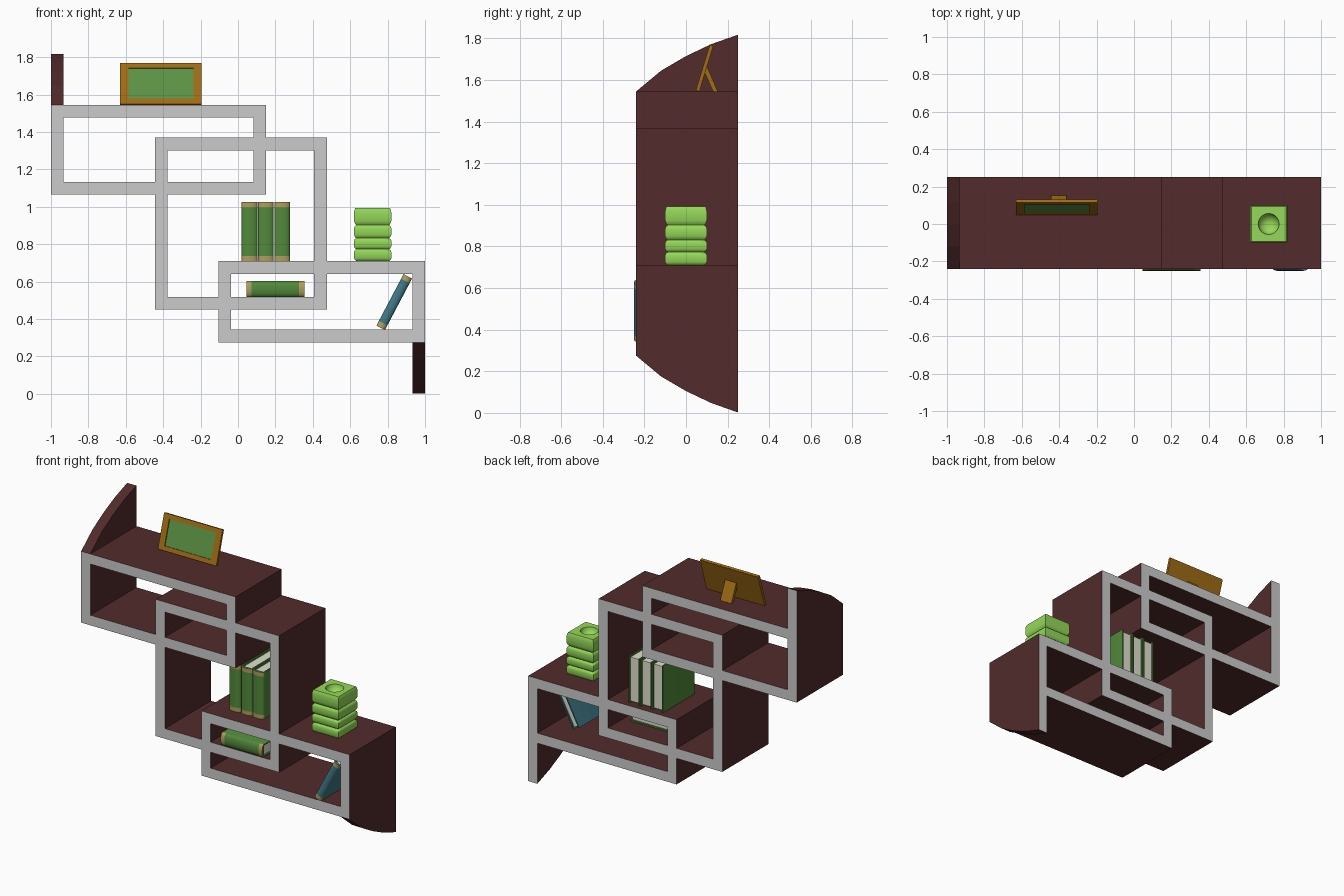
import bpy, bmesh, math

if "Cube" in bpy.data.objects:
    bpy.data.objects.remove(bpy.data.objects["Cube"])

def material(name, rgb):
    m = bpy.data.materials.new(name)
    m.diffuse_color = (*rgb, 1)
    m.use_nodes = True
    m.node_tree.nodes["Principled BSDF"].inputs["Base Color"].default_value = m.diffuse_color
    return m

WOOD = material("dark_wood", (0.085, 0.024, 0.024))
EDGE = material("grey_edge", (0.8, 0.8, 0.8))
GREEN = material("green_cloth", (0.085, 0.25, 0.045))
TEAL = material("teal_cloth", (0.05, 0.19, 0.24))
TAN = material("tan_band", (0.42, 0.34, 0.11))
PAPER = material("paper", (0.75, 0.74, 0.62))
OCHRE = material("ochre_wood", (0.36, 0.15, 0.007))
PICTURE = material("picture_green", (0.11, 0.29, 0.06))
LIME = material("lime_glaze", (0.3, 0.69, 0.1))

def finish(name, bm, mats, edge_slot=False, smooth=None):
    bmesh.ops.recalc_face_normals(bm, faces=bm.faces)
    bm.normal_update()
    if edge_slot:  # front and back edges use the second material
        for f in bm.faces:
            f.material_index = int(abs(f.normal.y) > 0.99)
    me = bpy.data.meshes.new(name)
    bm.to_mesh(me)
    bm.free()
    for m in mats:
        me.materials.append(m)
    ob = bpy.data.objects.new(name, me)
    bpy.context.collection.objects.link(ob)
    if smooth:
        bpy.context.view_layer.objects.active = ob
        ob.select_set(True)
        bpy.ops.object.shade_smooth_by_angle(angle=math.radians(smooth))
        ob.select_set(False)
    return ob

def lattice(name, rects, tx, tz, y0, y1, mats, edge_slot=False):
    """Union of rectangular frames (x0, x1, z0, z1), extruded from y0 to y1."""
    xs = sorted({v for a, b, _, _ in rects for v in (a, a + tx, b - tx, b)})
    zs = sorted({v for _, _, a, b in rects for v in (a, a + tz, b - tz, b)})
    def solid(x, z):
        return any(a < x < b and c < z < d and not
                   (a + tx < x < b - tx and c + tz < z < d - tz) for a, b, c, d in rects)
    bm = bmesh.new()
    for xa, xb in zip(xs, xs[1:]):
        for za, zb in zip(zs, zs[1:]):
            if solid((xa + xb) / 2, (za + zb) / 2):
                bm.faces.new([bm.verts.new((x, y0, z)) for x, z in
                              ((xa, za), (xb, za), (xb, zb), (xa, zb))])
    bmesh.ops.remove_doubles(bm, verts=bm.verts, dist=1e-5)
    ext = bmesh.ops.extrude_face_region(bm, geom=bm.faces[:], use_keep_orig=True)
    moved = [g for g in ext["geom"] if isinstance(g, bmesh.types.BMVert)]
    bmesh.ops.translate(bm, verts=moved, vec=(0, y1 - y0, 0))
    return finish(name, bm, mats, edge_slot)

def prism(name, profile, x0, x1, mats, edge_slot=False):
    """Side profile of (y, z) points extruded along x."""
    bm = bmesh.new()
    a, b = [[bm.verts.new((x, y, z)) for y, z in profile] for x in (x0, x1)]
    bm.faces.new(a)
    bm.faces.new(b)
    for i in range(len(a)):
        j = (i + 1) % len(a)
        bm.faces.new((a[i], a[j], b[j], b[i]))
    return finish(name, bm, mats, edge_slot)

def box(name, x0, x1, y0, y1, z0, z1, mat):
    return prism(name, [(y0, z0), (y1, z0), (y1, z1), (y0, z1)], x0, x1, [mat])

def place(ob, loc, rot):
    ob.location, ob.rotation_euler = loc, rot

# Interlocking shelf frames
YF, YB, T = -0.24, 0.25, 0.068
lattice("shelf_frames", [(-1, 0.15, 1.065, 1.545), (-0.445, 0.475, 0.45, 1.37),
                         (-0.105, 1, 0.275, 0.71)], T, T, YF, YB, [WOOD, EDGE], True)

# Curved end brackets, above left and below right
curve = [(YF, 0), (-0.12, 0.1), (0, 0.17), (0.12, 0.227), (YB, 0.273)]
for name, x, z, s in (("upper_bracket", -1, 1.545, 1), ("lower_bracket", 1 - T, 0.275, -1)):
    prism(name, [(y, z + s * h) for y, h in curve] + [(YB, z)], x, x + T, [WOOD, EDGE], True)

# Books: U-shaped cover with rounded banded spine, plus page block
def book(name, t, h, d, cloth, loc, angle):
    c, bulge, band, n = 0.008, 0.018, 0.028, 10
    arc = [(t / 2 - t / 2 * math.cos(math.pi * i / n), -bulge * math.sin(math.pi * i / n))
           for i in range(n + 1)]
    prof = [(0, d)] + arc + [(t, d), (t - c, d), (t - c, 0), (c, 0), (c, d)]
    bm = bmesh.new()
    rings = [[bm.verts.new((x, y, z)) for x, y in prof] for z in (0, band, h - band, h)]
    bm.faces.new(rings[0])
    bm.faces.new(rings[-1])
    for k in range(3):
        for i in range(len(prof)):
            j = (i + 1) % len(prof)
            f = bm.faces.new((rings[k][i], rings[k][j], rings[k + 1][j], rings[k + 1][i]))
            f.material_index = int(k != 1 and 1 <= i <= n)
    cover = finish(name + "_cover", bm, [cloth, TAN], smooth=40)
    pages = box(name + "_pages", c, t - c, 0, d - 0.01, 0.01, h - 0.01, PAPER)
    for ob in (cover, pages):
        place(ob, loc, (0, math.radians(angle), 0))

for i in range(3):
    book(f"upright_book_{i + 1}", 0.083, 0.315, 0.33, GREEN, (0.02 + 0.087 * i, -0.115, 0.71), 0)
book("lying_book", 0.085, 0.31, 0.32, GREEN, (0.045, -0.232, 0.604), 90)
book("leaning_book", 0.0515, 0.311, 0.31, TEAL, (0.74, -0.232, 0.365), 27.8)

# Tilted picture frame with back board, picture and stand
W, H = 0.2175, 0.23
tilted = [lattice("picture_border", [(-W, W, 0, H)], 0.044, 0.03, 0, 0.016, [OCHRE]),
          box("picture_back", -W + 0.002, W - 0.002, 0.012, 0.018, 0.002, H - 0.002, OCHRE),
          box("picture_panel", -W + 0.04, W - 0.04, 0.007, 0.012, 0.026, H - 0.026, PICTURE)]
for ob in tilted:
    place(ob, (-0.4125, 0.047, 1.55), (math.radians(-17), 0, 0))
prism("picture_stand", [(0.09, 1.635), (0.1, 1.668), (0.153, 1.545), (0.13, 1.545)],
      -0.445, -0.362, [OCHRE])

# Square stacked vase with ribbed layers and a round bowl on top
N = 32
rings = []
levels = [0.71, 0.773, 0.832, 0.902, 0.993]
for z0, z1 in zip(levels, levels[1:]):
    for f, half in ((0, 0.088), (0.1, 0.095), (0.25, 0.1), (0.75, 0.1), (0.9, 0.097)):
        rings.append((z0 + f * (z1 - z0), half, True))
rings.append((0.993, 0.093, True))
for k in range(6):
    a = k / 6 * math.pi / 2
    rings.append((0.993 - 0.05 * math.sin(a), 0.056 * math.cos(a), False))
bm = bmesh.new()
loops = []
for z, r, square in rings:
    loop = []
    for i in range(N):
        a = 2 * math.pi * i / N
        c, s = math.cos(a), math.sin(a)
        m = r / max(abs(c), abs(s)) if square else r
        loop.append(bm.verts.new((0.72 + c * m, s * m, z)))
    loops.append(loop)
bm.faces.new(loops[0])
bm.faces.new(loops[-1])
for a, b in zip(loops, loops[1:]):
    for i in range(N):
        j = (i + 1) % N
        bm.faces.new((a[i], a[j], b[j], b[i]))
finish("ribbed_vase", bm, [LIME], smooth=50)
